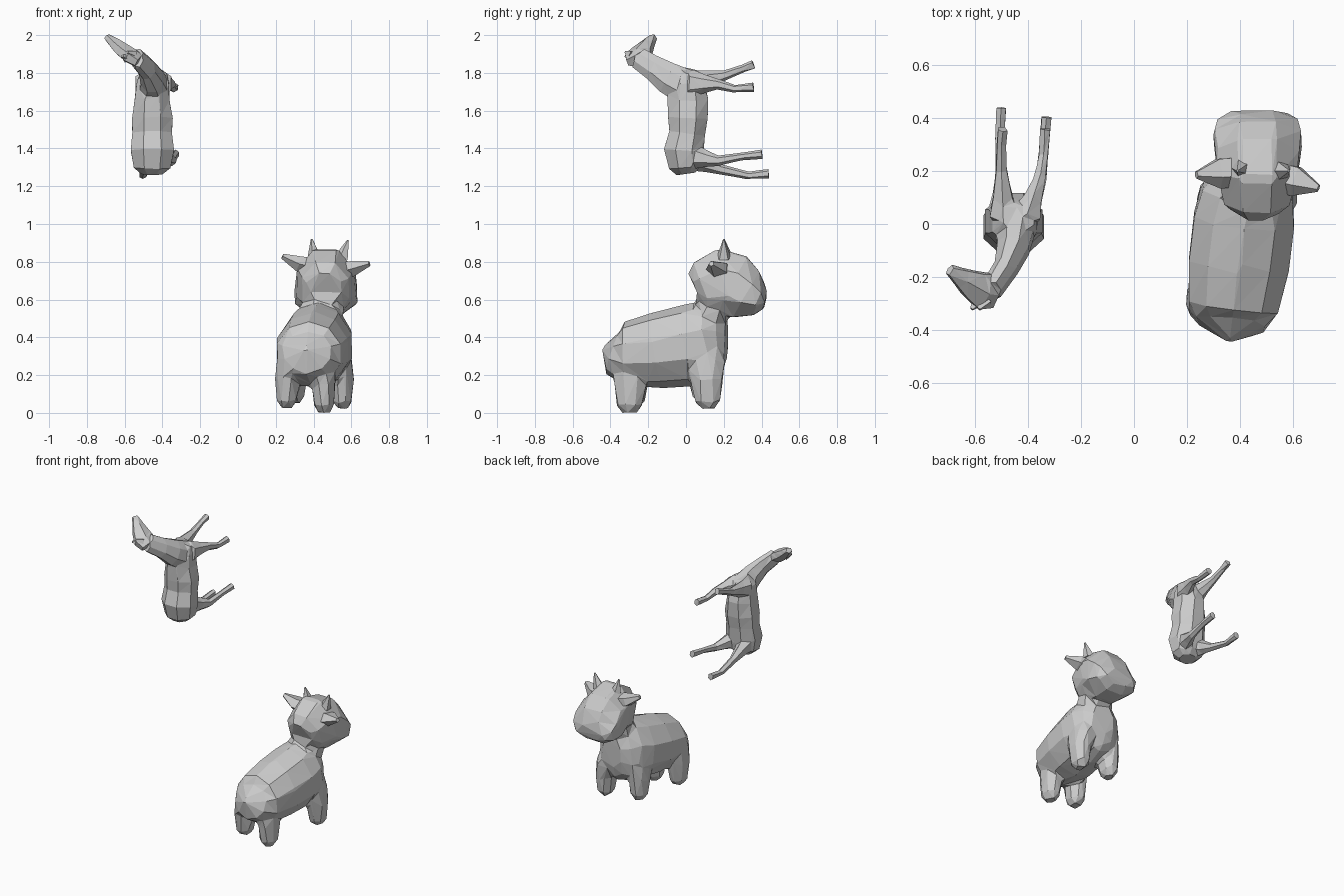
import bpy, bmesh, math
from mathutils import Vector


def loft(name, rings, n=8, side=(1, 0, 0)):
    """Low-poly tube. Each ring is (x, y, z, half width along side, half depth)."""
    bm = bmesh.new()
    centres = [Vector(r[:3]) for r in rings]
    loops = []
    for i, r in enumerate(rings):
        t = (centres[min(i + 1, len(rings) - 1)] - centres[max(i - 1, 0)]).normalized()
        u = Vector(side)
        u = (u - t * u.dot(t)).normalized()
        v = t.cross(u)
        k = 1 / math.cos(math.pi / n)
        loop = []
        for j in range(n):
            a = 2 * math.pi * (j + 0.5) / n
            loop.append(bm.verts.new(centres[i] + u * (r[3] * k * math.cos(a)) + v * (r[4] * k * math.sin(a))))
        loops.append(loop)
    for a, b in zip(loops, loops[1:]):
        for j in range(n):
            bm.faces.new((a[j], a[(j + 1) % n], b[(j + 1) % n], b[j]))
    bm.faces.new(loops[0][::-1])
    bm.faces.new(loops[-1])
    bmesh.ops.recalc_face_normals(bm, faces=bm.faces)
    mesh = bpy.data.meshes.new(name)
    bm.to_mesh(mesh)
    bm.free()
    ob = bpy.data.objects.new(name, mesh)
    bpy.context.collection.objects.link(ob)
    return ob


def along_y(rows, x0, slope):
    """Rows of (y, bottom, top, half width) turned into rings along a yawed axis."""
    return [(x0 + slope * y, y, (lo + hi) / 2, w, (hi - lo) / 2) for y, lo, hi, w in rows]


def fuse(name, parts, voxel, smooth, faces):
    """Join parts into one skin, soften the joins and reduce to flat facets."""
    bpy.ops.object.select_all(action='DESELECT')
    for p in parts:
        p.select_set(True)
    ob = parts[0]
    bpy.context.view_layer.objects.active = ob
    bpy.ops.object.join()
    ob.name = name
    m = ob.modifiers.new("skin", 'REMESH')
    m.mode, m.voxel_size = 'VOXEL', voxel
    bpy.ops.object.modifier_apply(modifier=m.name)
    m = ob.modifiers.new("soften", 'SMOOTH')
    m.factor, m.iterations = 0.5, smooth
    bpy.ops.object.modifier_apply(modifier=m.name)
    tris = sum(len(p.vertices) - 2 for p in ob.data.polygons)
    m = ob.modifiers.new("facets", 'DECIMATE')
    m.ratio = faces / tris
    bpy.ops.object.modifier_apply(modifier=m.name)
    ob.data.polygons.foreach_set("use_smooth", [False] * len(ob.data.polygons))


# --- Cow: body, neck and head ---
cow = [loft("cow_body", along_y([
    (-0.432, 0.325, 0.375, 0.02), (-0.385, 0.20, 0.435, 0.125), (-0.32, 0.15, 0.475, 0.17),
    (-0.15, 0.138, 0.525, 0.19), (0.02, 0.148, 0.565, 0.19),
    (0.12, 0.18, 0.585, 0.172), (0.18, 0.22, 0.56, 0.13), (0.215, 0.29, 0.49, 0.08)], 0.413, 0.12), 10)]
cow.append(loft("cow_neck", [(0.43, 0.09, 0.42, 0.13, 0.11), (0.445, 0.135, 0.53, 0.11, 0.09),
                             (0.46, 0.15, 0.64, 0.11, 0.09)]))
cow.append(loft("cow_head", along_y([
    (0.058, 0.53, 0.75, 0.085), (0.09, 0.505, 0.805, 0.125), (0.19, 0.505, 0.872, 0.15),
    (0.25, 0.50, 0.845, 0.16), (0.325, 0.49, 0.765, 0.168), (0.385, 0.51, 0.69, 0.155),
    (0.422, 0.55, 0.635, 0.115)], 0.46, 0.02), 8))

# --- Cow: four stubby legs blending into haunch and shoulder (foot x, y, z, lean along y) ---
for name, x, y, z, lean in [("cow_hind_left_leg", 0.258, -0.285, 0.022, 0.0),
                            ("cow_hind_right_leg", 0.455, -0.30, -0.003, 0.01),
                            ("cow_front_left_leg", 0.30, 0.10, 0.05, -0.015),
                            ("cow_front_right_leg", 0.552, 0.115, 0.02, -0.01)]:
    s = 1 if x < 0.4 else -1
    cow.append(loft(name, [(x, y, z, 0.03, 0.036), (x, y, z + 0.04, 0.053, 0.068),
                           (x, y + lean / 2, z + 0.15, 0.063, 0.085),
                           (x + 0.02 * s, y + lean, z + 0.24, 0.076, 0.102),
                           (x + 0.065 * s, y + lean, z + 0.36, 0.075, 0.085)], 8))
fuse("cow_body_head_and_legs", cow, 0.013, 12, 480)

# --- Cow: ears and horns ---
loft("cow_left_ear", [(0.39, 0.20, 0.775, 0.05, 0.04), (0.32, 0.195, 0.79, 0.05, 0.035),
                      (0.235, 0.185, 0.83, 0.012, 0.012)], 5, (0, 1, 0))
loft("cow_right_ear", [(0.55, 0.18, 0.75, 0.05, 0.04), (0.61, 0.165, 0.765, 0.05, 0.035),
                       (0.695, 0.135, 0.79, 0.012, 0.012)], 5, (0, 1, 0))
loft("cow_left_horn", [(0.405, 0.21, 0.83, 0.03, 0.03), (0.39, 0.20, 0.92, 0.004, 0.004)], 5)
loft("cow_right_horn", [(0.55, 0.20, 0.82, 0.032, 0.032), (0.583, 0.20, 0.915, 0.004, 0.004)], 5)

# --- Horse: reared upright, legs toward +y ---
horse = [loft("horse_body", [
    (-0.455, 0.00, 1.265, 0.055, 0.05), (-0.455, -0.005, 1.30, 0.098, 0.085),
    (-0.453, -0.012, 1.39, 0.115, 0.105), (-0.455, 0.006, 1.48, 0.105, 0.095),
    (-0.453, 0.01, 1.56, 0.108, 0.105), (-0.455, 0.01, 1.66, 0.092, 0.108),
    (-0.45, 0.005, 1.75, 0.085, 0.09), (-0.435, 0.02, 1.81, 0.06, 0.05)], 8)]
horse.append(loft("horse_neck", [
    (-0.445, 0.01, 1.72, 0.08, 0.095), (-0.455, -0.09, 1.77, 0.06, 0.085),
    (-0.485, -0.17, 1.825, 0.043, 0.066), (-0.535, -0.25, 1.877, 0.036, 0.058)], 8))
horse.append(loft("horse_head", [
    (-0.525, -0.255, 1.865, 0.06, 0.032), (-0.565, -0.253, 1.89, 0.07, 0.038),
    (-0.615, -0.225, 1.925, 0.052, 0.035), (-0.66, -0.195, 1.962, 0.032, 0.027),
    (-0.694, -0.172, 1.992, 0.02, 0.018)], 6, (0.5, 0.85, 0)))

# --- Horse: four slender legs (hip, knee, ankle, hoof) ---
legs = {
    "front_left": [(-0.49, 0.03, 1.745), (-0.50, 0.20, 1.785), (-0.50, 0.29, 1.82), (-0.495, 0.36, 1.845)],
    "front_right": [(-0.405, 0.03, 1.745), (-0.355, 0.17, 1.74), (-0.34, 0.26, 1.715), (-0.335, 0.36, 1.725)],
    "hind_left": [(-0.50, 0.02, 1.355), (-0.50, 0.18, 1.29), (-0.505, 0.33, 1.257), (-0.50, 0.44, 1.267)],
    "hind_right": [(-0.41, 0.02, 1.36), (-0.35, 0.17, 1.335), (-0.34, 0.28, 1.355), (-0.33, 0.405, 1.37)],
}
for name, (hip, knee, ankle, hoof) in legs.items():
    thigh = [h + (k - h) * 0.45 for h, k in zip(hip, knee)]
    horse.append(loft("horse_%s_leg" % name, [
        (*hip, 0.055, 0.065), (*thigh, 0.036, 0.044), (*knee, 0.022, 0.025),
        (*ankle, 0.018, 0.018), (*hoof, 0.02, 0.023)], 6))
fuse("horse_body_head_and_legs", horse, 0.006, 6, 480)

# --- Horse: small ears laid back against the poll ---
for label, dx, dz in [("left", -0.012, -0.01), ("right", 0.015, 0.01)]:
    loft("horse_%s_ear" % label, [(-0.57 + dx, -0.285, 1.885 + dz, 0.022, 0.016),
                                  (-0.60 + dx, -0.32, 1.90 + dz, 0.006, 0.006)], 4)
